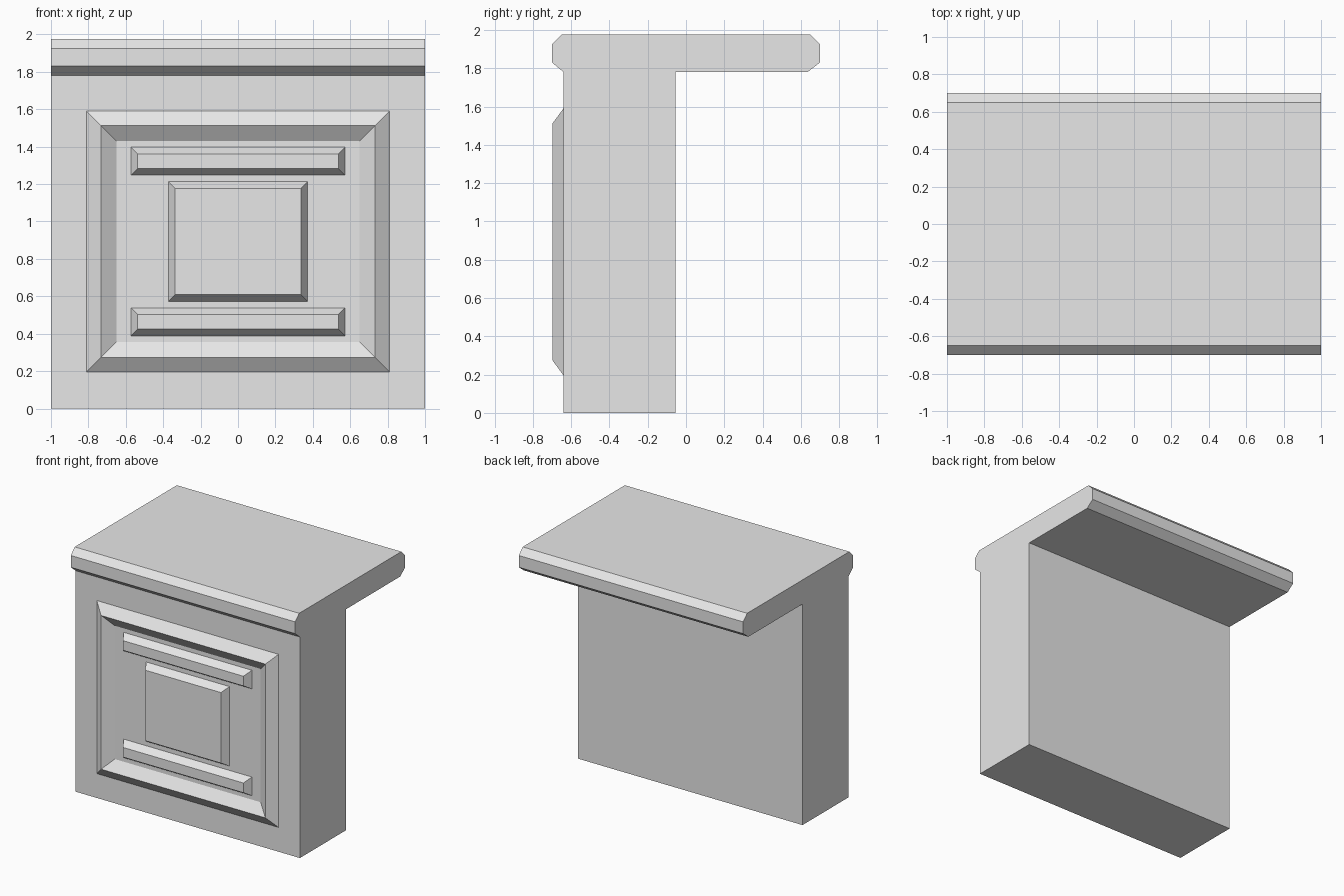
import bpy
import bmesh

cube = bpy.data.objects.get("Cube")
if cube:
    bpy.data.objects.remove(cube, do_unlink=True)

stone = bpy.data.materials.new("light_grey_stone")
stone.use_nodes = True
GREY = (0.8, 0.8, 0.8, 1)
stone.diffuse_color = GREY
stone.node_tree.nodes["Principled BSDF"].inputs["Base Color"].default_value = GREY

FACE = -0.64     # front plane of the upright
RAISED = -0.697  # front plane of the relief
MID = 0.893      # height of the relief centre


def finish(name, bm):
    """Turn a bmesh into a flat shaded object."""
    bmesh.ops.recalc_face_normals(bm, faces=bm.faces)
    mesh = bpy.data.meshes.new(name)
    bm.to_mesh(mesh)
    bm.free()
    mesh.materials.append(stone)
    obj = bpy.data.objects.new(name, mesh)
    bpy.context.collection.objects.link(obj)
    return obj


def rectangle(bm, half_w, half_h, z, y):
    """Four vertices of an upright rectangle facing the front."""
    corners = [(-1, -1), (1, -1), (1, 1), (-1, 1)]
    return [bm.verts.new((sx * half_w, y, z + sz * half_h)) for sx, sz in corners]


def bridge(bm, a, b):
    for i in range(4):
        j = (i + 1) % 4
        bm.faces.new((a[i], a[j], b[j], b[i]))


def raised_panel(name, half_w, half_h, z, inset):
    """Block with sloping sides on the front face."""
    bm = bmesh.new()
    base = rectangle(bm, half_w, half_h, z, FACE)
    top = rectangle(bm, half_w - inset, half_h - inset, z, RAISED)
    bridge(bm, base, top)
    bm.faces.new(base)
    bm.faces.new(top)
    return finish(name, bm)


# Upright and overhanging shelf: one side profile swept across the width
profile = [(FACE, 0), (-0.055, 0), (-0.055, 1.78), (0.635, 1.78),
           (0.7, 1.83), (0.7, 1.925), (0.65, 1.975), (-0.65, 1.975),
           (-0.7, 1.925), (-0.7, 1.83), (FACE, 1.78)]
bm = bmesh.new()
side = bm.faces.new([bm.verts.new((-1, y, z)) for y, z in profile])
swept = bmesh.ops.extrude_face_region(bm, geom=[side], use_keep_orig=True)
new_verts = [v for v in swept["geom"] if isinstance(v, bmesh.types.BMVert)]
bmesh.ops.translate(bm, verts=new_verts, vec=(2, 0, 0))
finish("upright_and_shelf", bm)

# Mitred frame with a triangular section
bm = bmesh.new()
outer = rectangle(bm, 0.81, 0.697, MID, FACE)
ridge = rectangle(bm, 0.732, 0.619, MID, RAISED)
inner = rectangle(bm, 0.65, 0.537, MID, FACE)
for a, b in ((outer, ridge), (ridge, inner), (inner, outer)):
    bridge(bm, a, b)
finish("front_frame", bm)

# Centre panel and the two bars above and below it
raised_panel("centre_panel", 0.372, 0.32, MID, 0.036)
for name, sign in (("upper_bar", 1), ("lower_bar", -1)):
    raised_panel(name, 0.572, 0.075, MID + sign * 0.43, 0.036)
